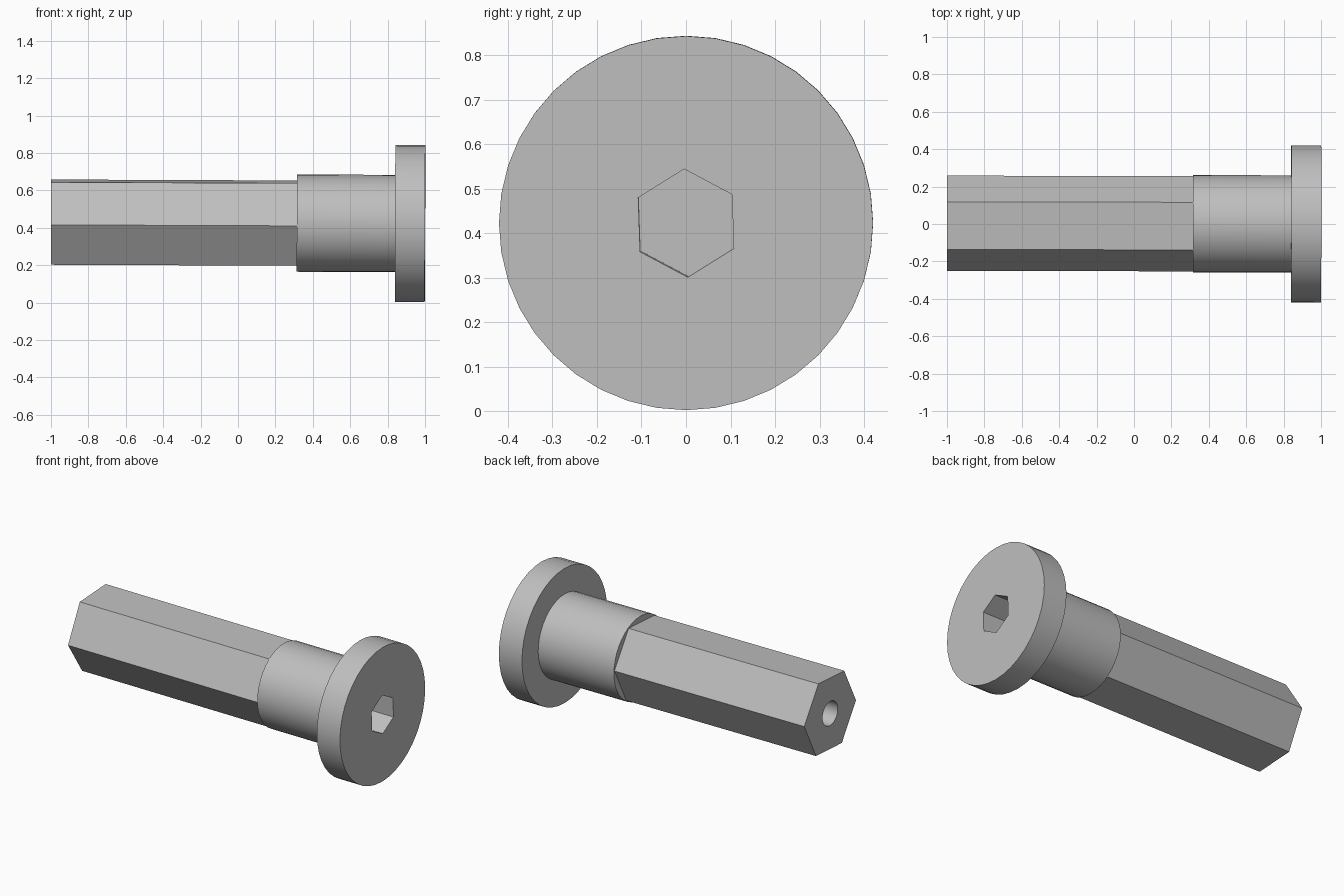
import bpy
import bmesh
from math import radians
from mathutils import Matrix, Vector

cube = bpy.data.objects.get("Cube")
if cube:
    bpy.data.objects.remove(cube, do_unlink=True)

# Plain grey metal
grey = (0.52, 0.52, 0.52, 1)
metal = bpy.data.materials.new("grey_metal")
metal.use_nodes = True
metal.diffuse_color = grey
metal.node_tree.nodes["Principled BSDF"].inputs["Base Color"].default_value = grey

# The bolt axis leans very slightly from the x axis
axis = Vector((1, -0.002, -0.004)).to_track_quat("X", "Z").to_matrix().to_4x4()
lean = Matrix.Translation((0, 0.002, 0.4265)) @ axis


def prism(name, x0, x1, radius, sides, turn=0):
    """Prism along x, with its first corner turned from +y towards +z."""
    # local x points to +y, local y to +z, local z to +x
    frame = Matrix(((0, 0, 1), (1, 0, 0), (0, 1, 0))).to_4x4()
    place = (Matrix.Translation(((x0 + x1) / 2, 0, 0)) @ frame
             @ Matrix.Rotation(radians(turn), 4, "Z"))
    bm = bmesh.new()
    bmesh.ops.create_cone(bm, cap_ends=True, segments=sides, radius1=radius,
                          radius2=radius, depth=x1 - x0)
    # create_cone starts its corners on local y
    bmesh.ops.rotate(bm, verts=bm.verts, matrix=Matrix.Rotation(radians(-90), 3, "Z"))
    bm.transform(lean @ place)
    mesh = bpy.data.meshes.new(name)
    bm.to_mesh(mesh)
    bm.free()
    mesh.materials.append(metal)
    obj = bpy.data.objects.new(name, mesh)
    bpy.context.collection.objects.link(obj)
    return obj


def combine(body, other, operation):
    """Apply a boolean to the body and remove the used part."""
    mod = body.modifiers.new(operation.lower(), "BOOLEAN")
    mod.operation = operation
    mod.solver = "EXACT"
    mod.object = other
    bpy.context.view_layer.objects.active = body
    bpy.ops.object.modifier_apply(modifier=mod.name)
    bpy.data.objects.remove(other, do_unlink=True)


# Round head, shoulder and six-sided shank
bolt = prism("bolt", 0.84, 1.0, 0.42, 40)
combine(bolt, prism("shoulder", 0.315, 0.9, 0.26, 40), "UNION")
combine(bolt, prism("hex_shank", -1.0, 0.4, 0.255, 6, 3.3), "UNION")

# Hex key socket in the head and round bore in the shank end
combine(bolt, prism("key_socket", 0.4, 1.1, 0.1215, 6, 32), "DIFFERENCE")
combine(bolt, prism("end_bore", -1.1, -0.4, 0.075, 32), "DIFFERENCE")

bpy.ops.object.select_all(action="DESELECT")
bolt.select_set(True)
bpy.context.view_layer.objects.active = bolt
bpy.ops.object.shade_smooth_by_angle(angle=radians(30))
